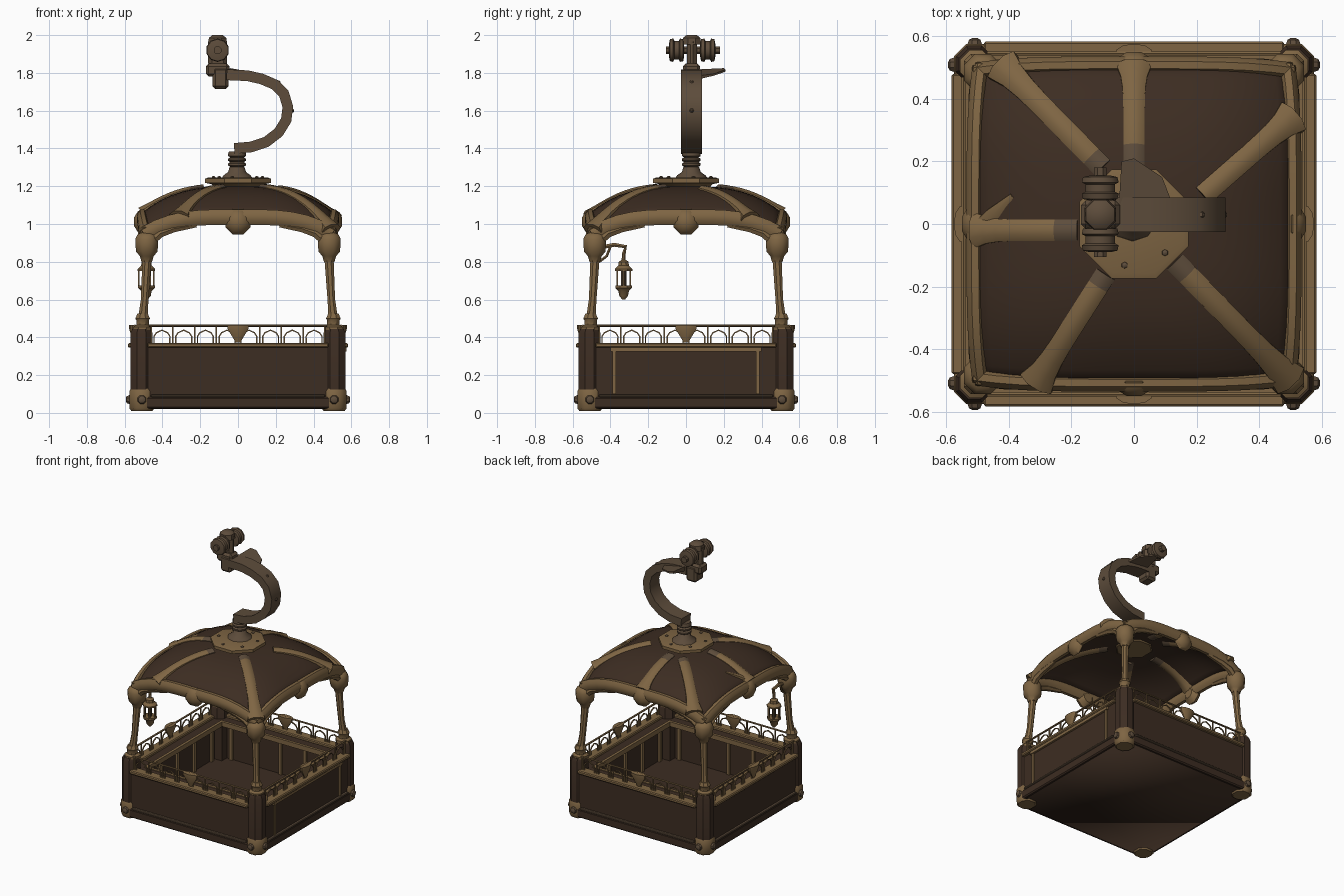
import bpy, bmesh, math
from math import pi, sin, cos
from mathutils import Vector, Matrix

old = bpy.data.objects.get("Cube")
if old:
    bpy.data.objects.remove(old, do_unlink=True)


def material(name, rgb):
    m = bpy.data.materials.new(name)
    m.use_nodes = True
    m.diffuse_color = (*rgb, 1)
    m.node_tree.nodes["Principled BSDF"].inputs["Base Color"].default_value = (*rgb, 1)
    return m


WOOD = material("dark_wood", (0.046, 0.026, 0.016))
BRASS = material("aged_brass", (0.21, 0.13, 0.056))
BRONZE = material("dull_bronze", (0.11, 0.073, 0.044))
TURNS = [Matrix.Rotation(k * pi / 2, 4, 'Z') for k in range(4)]
IDENT = Matrix.Identity(4)


def finish(name, bm, mat, matrix=IDENT, smooth=True):
    bmesh.ops.recalc_face_normals(bm, faces=bm.faces)
    bm.transform(matrix)
    me = bpy.data.meshes.new(name)
    bm.to_mesh(me)
    bm.free()
    me.materials.append(mat)
    ob = bpy.data.objects.new(name, me)
    bpy.context.collection.objects.link(ob)
    if smooth:
        bpy.ops.object.select_all(action='DESELECT')
        ob.select_set(True)
        bpy.context.view_layer.objects.active = ob
        bpy.ops.object.shade_smooth_by_angle(angle=math.radians(40))
    return ob


def box(name, lo, hi, mat, matrix=IDENT, bevel=0.0):
    bm = bmesh.new()
    bmesh.ops.create_cube(bm, size=1)
    for v in bm.verts:
        v.co = [l + (c + 0.5) * (h - l) for c, l, h in zip(v.co, lo, hi)]
    if bevel:
        bmesh.ops.bevel(bm, geom=bm.edges[:], offset=bevel, segments=1, affect='EDGES')
    return finish(name, bm, mat, matrix, False)


def skin(name, rings, mat, matrix=IDENT):
    """Join rings of points into a closed, capped body."""
    bm = bmesh.new()
    loops = [[bm.verts.new(p) for p in ring] for ring in rings]
    n = len(loops[0])
    for a, b in zip(loops, loops[1:]):
        for i in range(n):
            bm.faces.new((a[i], a[(i + 1) % n], b[(i + 1) % n], b[i]))
    bm.faces.new(loops[0])
    bm.faces.new(loops[-1])
    return finish(name, bm, mat, matrix)


def lathe(name, profile, mat, loc=(0, 0, 0), n=8, axis='Z', matrix=IDENT):
    turn = {'Z': IDENT, 'Y': Matrix.Rotation(-pi / 2, 4, 'X'), 'X': Matrix.Rotation(pi / 2, 4, 'Y')}[axis]
    rings = [[(r * cos((i + .5) * 2 * pi / n), r * sin((i + .5) * 2 * pi / n), z) for i in range(n)]
             for r, z in profile]
    return skin(name, rings, mat, matrix @ Matrix.Translation(loc) @ turn)


def sweep(name, path, wide, thick, mat, up=(0, 0, 1), n=6, matrix=IDENT, taper=None):
    path = [Vector(p) for p in path]
    rings = []
    for i, p in enumerate(path):
        t = (path[min(i + 1, len(path) - 1)] - path[max(i - 1, 0)]).normalized()
        side = t.cross(Vector(up)).normalized()
        nor = side.cross(t)
        s = taper[i] if taper else 1
        rings.append([p + s * (side * wide * cos((j + .5) * 2 * pi / n) + nor * thick * sin((j + .5) * 2 * pi / n))
                      for j in range(n)])
    return skin(name, rings, mat, matrix)


# Cabin floor, softly shaded under-pan and walls
box("floor", (-.54, -.54, .04), (.54, .54, .06), WOOD)
pan = box("under_pan", (-.555, -.555, .02), (.555, .555, .05), WOOD)
pan.data.shade_smooth()
for m in TURNS:
    box("wall", (-.5, -.56, .05), (.5, -.5, .35), WOOD, m)
    box("skirt", (-.49, -.575, .022), (.49, -.53, .085), WOOD, m, .008)
    box("skirt_trim", (-.46, -.578, .082), (.46, -.54, .097), BRONZE, m, .004)
    box("wall_trim", (-.48, -.583, .345), (.48, -.51, .37), BRASS, m, .006)
    box("inner_ledge", (-.48, -.535, .33), (.48, -.44, .35), WOOD, m)
    box("ledge_edge", (-.45, -.45, .32), (.45, -.43, .355), BRASS, m)
    box("inner_corner", (-.505, -.505, .055), (-.44, -.44, .33), WOOD, m)
    for i in range(5):
        x = -.4 + .2 * i
        box("inner_strip", (x - .012, -.5, .06), (x + .012, -.485, .33), BRASS, m)
for y in (-.38, .38):
    box("door_strip", (.55, y - .01, .1), (.57, y + .01, .345), BRASS)
box("door_sill", (.55, -.4, .325), (.575, .4, .345), BRASS)

# Corner posts, feet and pillars
for m in TURNS:
    lathe("corner_post", [(.064, .1), (.064, .42), (.052, .445)], WOOD, (-.511, -.511, 0), 8, matrix=m)
    lathe("corner_foot", [(.06, .01), (.072, .025), (.072, .115), (.062, .132)], BRASS, (-.509, -.509, 0), 8, matrix=m)
    lathe("foot_bolt", [(.01, -.018), (.02, -.013), (.026, .004)], BRONZE, (-.509, -.576, .07), 8, 'Y', m)
    lathe("foot_bolt", [(.01, -.018), (.02, -.013), (.026, .004)], BRONZE, (-.576, -.509, .07), 8, 'X', m)
    lathe("post_collar", [(.055, .435), (.055, .455), (.036, .465), (.036, .49), (.042, .5), (.03, .525)],
          BRASS, (-.505, -.505, 0), matrix=m)
    sweep("pillar", [(-.504, -.504, .5), (-.494, -.494, .6), (-.48, -.48, .85)], .027, .027, BRASS,
          (0, 1, 0), 8, m, [1, .8, 1])
    lathe("pillar_head", [(.03, .8), (.04, .83), (.062, .855), (.066, .92), (.052, .945), (.03, .955)],
          BRASS, (-.483, -.483, 0), matrix=m)

# Railings with arches and a fan ornament
bay = .115
for m in TURNS:
    sweep("top_rail", [(-.47, -.545, .462), (.47, -.545, .462)], .008, .006, BRASS, matrix=m)
    for i in range(9):
        x = (i - 4) * bay
        if i != 4:
            box("rail_post", (x - .004, -.549, .365), (x + .004, -.541, .462), BRASS, m)
        if i < 8:
            c = x + bay / 2
            arch = [(c - .042, -.545, .37), (c - .042, -.545, .405), (c - .03, -.545, .424), (c, -.545, .438),
                    (c + .03, -.545, .424), (c + .042, -.545, .405), (c + .042, -.545, .37)]
            sweep("rail_arch", arch, .005, .005, BRASS, (0, 1, 0), 4, m)
    lathe("rail_fan", [(.012, .372), (.03, .4), (.058, .445), (.058, .465)], BRASS, (0, 0, 0), 10,
          matrix=m @ Matrix.Translation((0, -.55, 0)) @ Matrix.Scale(.45, 4, (0, 1, 0)))


# Domed canopy, drawn in slightly at its corners
HALF = .525


def dome(x, y):
    u, v = min(abs(x) / HALF, 1), min(abs(y) / HALF, 1)
    return 1.2 - .155 * (u ** 3 + v ** 3) + .045 * (u * v) ** 2


bm = bmesh.new()
bmesh.ops.create_grid(bm, x_segments=18, y_segments=18, size=HALF)
for v in bm.verts:
    x, y, z = v.co
    v.co = (x * (1 - .04 * (y / HALF) ** 4), y * (1 - .04 * (x / HALF) ** 4), dome(x, y))
canopy = finish("canopy", bm, WOOD)
canopy.modifiers.new("thickness", 'SOLIDIFY').thickness = .015

# Canopy rim, brackets and boss ornaments
for m in TURNS:
    xs = [-.495 + .99 * i / 14 for i in range(15)]
    sweep("canopy_rim", [(x, -.508 + .018 * (x / .495) ** 4, dome(x, HALF) - .01) for x in xs],
          .03, .044, BRASS, n=8, matrix=m)
    for s in (-1, 1):
        sweep("corner_bracket", [(s * .48, -.495, .86), (s * .455, -.5, .91), (s * .41, -.505, .95),
                                 (s * .34, -.505, .975), (s * .22, -.505, .995)], .024, .024, BRASS, (0, 1, 0), 6, m,
              [1, 1, 1, .9, .6])
    lathe("rim_boss", [(.025, -.035), (.06, -.015), (.072, .01), (.035, .04)], BRASS, (0, -.515, 1.012), 8, 'Y', m)

# Canopy ribs, flared at the rim and duller near the crown
for ax, ay, bx, by in [(-.1, .18, -.42, .505), (0, .18, 0, .505), (.22, .09, .505, .34),
                       (.13, -.12, .495, -.495), (-.09, -.16, -.31, -.505), (-.18, -.02, -.505, -.02)]:
    pts = [(ax + (bx - ax) * i / 9, ay + (by - ay) * i / 9) for i in range(10)]
    rib = sweep("canopy_rib", [(x, y, dome(x, y) - .006) for x, y in pts], .037, .024, BRASS, n=8,
                taper=[1, 1, 1, 1, 1, 1, 1.02, 1.08, 1.25, 1.7])
    rib.data.materials.append(BRONZE)
    for f in rib.data.polygons:
        f.material_index = int(f.center.xy.length < .25)
sweep("rib_branch", [(x, y, dome(x, y)) for x, y in [(-.5, -.02), (-.45, .03), (-.39, .09)]], .03, .015, BRASS,
      taper=[1, .9, .3])

# Crown plate with bolts and ribbed neck
lathe("crown_plate", [(.12, 1.175), (.15, 1.21), (.188, 1.218), (.188, 1.24), (.17, 1.246)], BRASS)
for k in range(6):
    a = k * pi / 3 + .3
    lathe("crown_bolt", [(.012, 1.24), (.01, 1.25), (.004, 1.254)], BRONZE, (.135 * cos(a), .135 * sin(a), 0), 6)
neck = [(.085, 1.243), (.075, 1.258), (.05, 1.275), (.042, 1.3)]
for k in range(3):
    neck += [(.038, 1.303 + k * .025), (.05, 1.31 + k * .025), (.05, 1.32 + k * .025)]
lathe("neck", neck + [(.045, 1.385)], BRONZE, (-.005, .028, 0), 10)

# Curved hanger arm
arm = [(-.02, 1.4), (.07, 1.408), (.15, 1.435), (.215, 1.485), (.255, 1.55), (.264, 1.62), (.243, 1.69),
       (.195, 1.738), (.125, 1.768), (.05, 1.785), (-.06, 1.79)]
sweep("hanger_arm", [(x, .03, z) for x, z in arm], .04, .078, BRONZE, (0, 1, 0), 4)
for x, z in [(.22, 1.47), (.287, 1.6), (.215, 1.75)]:
    lathe("arm_rivet", [(.012, -.012), (.012, .004), (.005, .01)], BRONZE, (x, .03, z), 6, 'X')
fin = [(-.05, .03), (-.04, .2), (0, .21), (.09, .15), (.14, .02), (.05, -.02)]
skin("arm_fin", [[(x, y, 1.765 + .2 * y - .1 * x) for x, y in fin],
                 [(x, y, 1.805 + .06 * y - .2 * x) for x, y in fin]], BRONZE)

# Cable grip head with paired rollers
box("grip_foot", (-.135, -.02, 1.715), (-.05, .08, 1.83), BRONZE, bevel=.015)
box("grip_collar", (-.17, -.015, 1.78), (-.045, .075, 1.85), BRONZE, bevel=.015)
box("grip_body", (-.158, .005, 1.83), (-.058, .058, 1.985), BRONZE, bevel=.02)
lathe("grip_cap", [(.055, 1.95), (.05, 1.985), (.03, 2.0)], BRONZE, (-.108, .03, 0))
lathe("roller_axle", [(.022, -.105), (.022, .18)], BRONZE, (-.108, 0, 1.92), 8, 'Y')
for y in (-.05, .115):
    lathe("roller", [(.035, -.04), (.058, -.035), (.062, -.018), (.05, -.012), (.05, .012), (.062, .018),
                     (.058, .035), (.035, .04)], BRONZE, (-.108, y, 1.92), 10, 'Y')

# Hanging lantern on its bracket
lx, ly = -.485, -.33
sweep("lantern_bracket", [(lx, -.47, .84), (lx, -.43, .88), (lx, -.38, .89), (lx, -.32, .88), (lx, ly, .84)],
      .012, .012, BRASS, (1, 0, 0))
sweep("bracket_scroll", [(lx, -.46, .8), (lx, -.42, .83), (lx, -.4, .88)], .008, .008, BRASS, (1, 0, 0))
lathe("lantern_roof", [(.008, .85), (.012, .81), (.028, .8), (.03, .78), (.05, .762), (.05, .752)], BRASS, (lx, ly, 0))
lathe("lantern_base", [(.048, .675), (.048, .662), (.03, .645), (.025, .62), (.008, .6)], BRASS, (lx, ly, 0))
lathe("lantern_core", [(.014, .67), (.014, .755)], BRONZE, (lx, ly, 0), 6)
for k in range(6):
    a = k * pi / 3
    lathe("lantern_bar", [(.006, .67), (.006, .757)], BRASS, (lx + .04 * cos(a), ly + .04 * sin(a), 0), 4)
